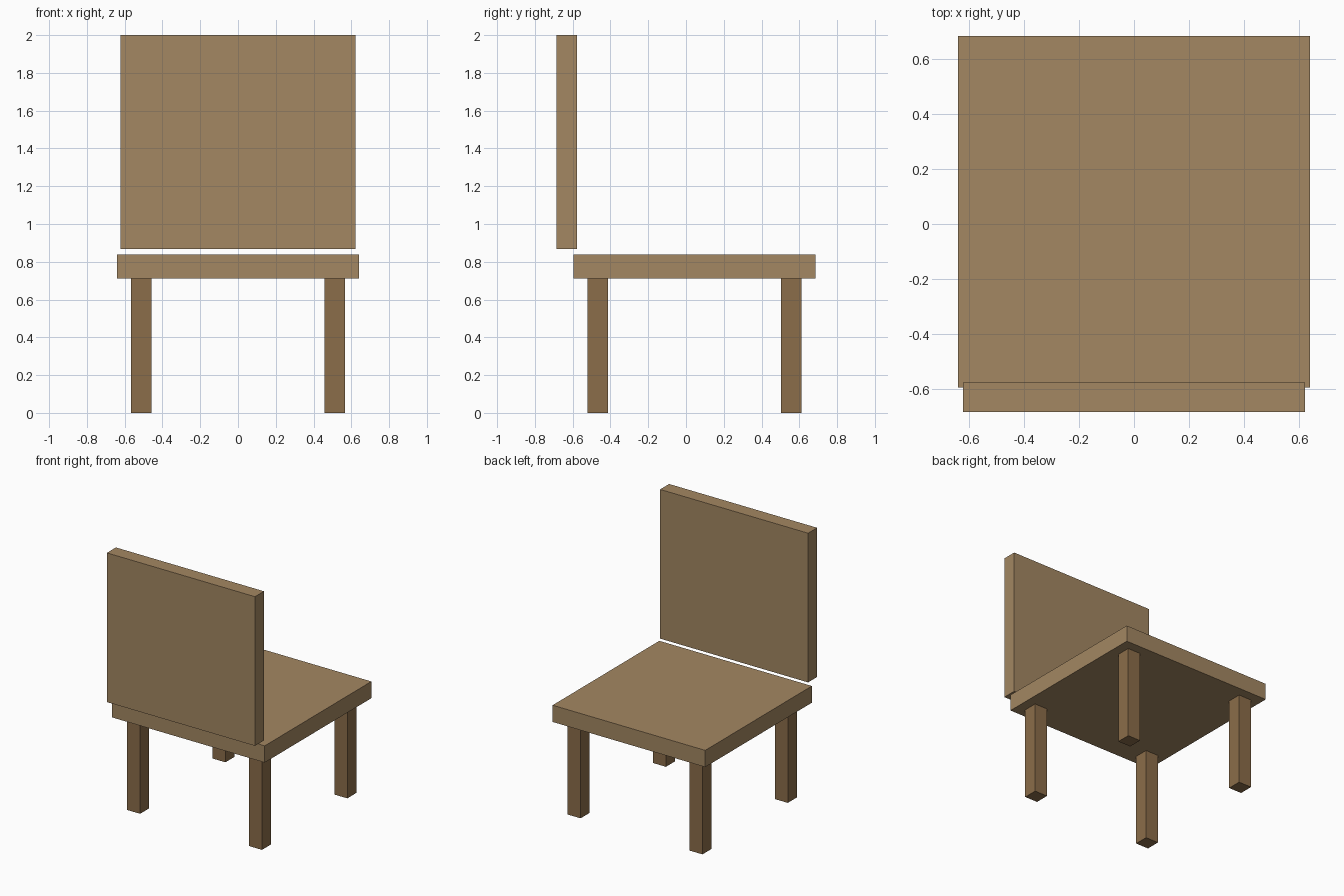
import bpy

if "Cube" in bpy.data.objects:
    bpy.data.objects.remove(bpy.data.objects["Cube"])


def material(name, color):
    mat = bpy.data.materials.new(name)
    mat.diffuse_color = color
    mat.use_nodes = True
    mat.node_tree.nodes["Principled BSDF"].inputs["Base Color"].default_value = mat.diffuse_color
    return mat


def box(name, lo, hi, mat):
    """Axis-aligned box between two opposite corners."""
    center = [(a + b) / 2 for a, b in zip(lo, hi)]
    size = [b - a for a, b in zip(lo, hi)]
    bpy.ops.mesh.primitive_cube_add(size=1, location=center)
    obj = bpy.context.object
    obj.name = name
    obj.scale = size
    bpy.ops.object.transform_apply(location=False, rotation=False, scale=True)
    obj.data.materials.append(mat)
    return obj


light_wood = material("light_wood", (0.366, 0.242, 0.122, 1))
dark_wood = material("dark_wood", (0.258, 0.153, 0.068, 1))

# Seat slab
box("seat", (-0.641, -0.595, 0.711), (0.641, 0.685, 0.838), light_wood)

# Backrest panel, floating just above the seat at the -y edge
box("backrest", (-0.622, -0.685, 0.867), (0.622, -0.577, 2.0), light_wood)

# Four square legs, inset evenly from the seat corners
LEG_HALF, LEG_OFFSET, SEAT_Y = 0.0545, 0.512, 0.045
for row, sy in (("front", -1), ("back", 1)):
    for side, sx in (("left", -1), ("right", 1)):
        x, y = sx * LEG_OFFSET, SEAT_Y + sy * LEG_OFFSET
        box(f"{row}_{side}_leg",
            (x - LEG_HALF, y - LEG_HALF, 0.0),
            (x + LEG_HALF, y + LEG_HALF, 0.711), dark_wood)
